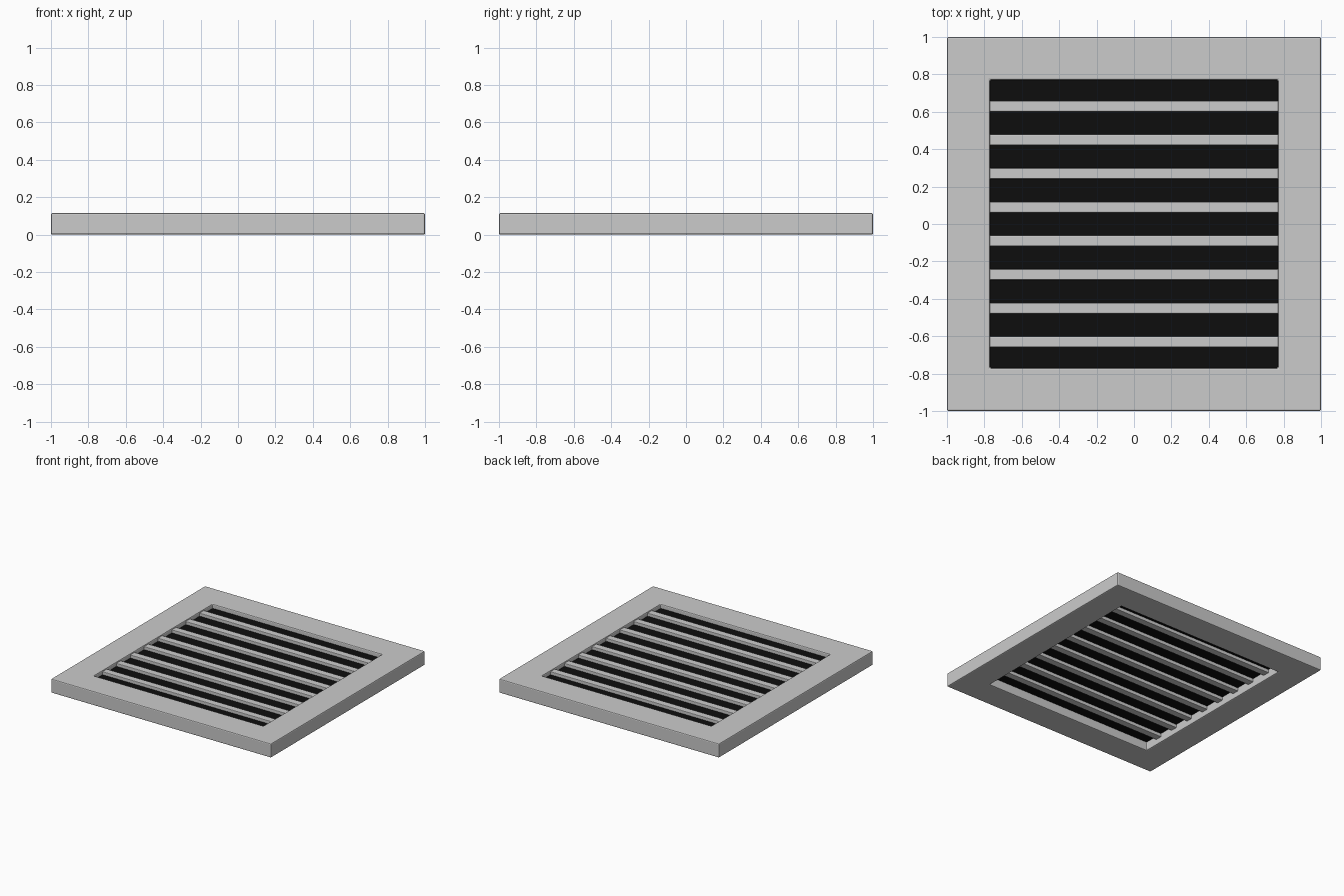
import bpy, bmesh

if "Cube" in bpy.data.objects:
    bpy.data.objects.remove(bpy.data.objects["Cube"])

H = 0.115      # overall thickness
OPEN = 0.77    # half width of the opening


def add_bevel(obj, width):
    mod = obj.modifiers.new("edge_bevel", "BEVEL")
    mod.width = width
    mod.segments = 2
    mod.limit_method = "ANGLE"


def box(name, size, loc, bevel=0.0):
    bpy.ops.mesh.primitive_cube_add(size=1, location=loc)
    obj = bpy.context.object
    obj.name = name
    obj.scale = size
    bpy.ops.object.transform_apply(location=False, rotation=False, scale=True)
    if bevel:
        add_bevel(obj, bevel)
    return obj


# square frame: ring of quads between outer and inner squares
bm = bmesh.new()
corners = [(-1, -1), (1, -1), (1, 1), (-1, 1)]
ring = lambda r, z: [bm.verts.new((x * r, y * r, z)) for x, y in corners]
loops = [ring(1, 0), ring(1, H), ring(OPEN, H), ring(OPEN, 0)]
for a, b in zip(loops, loops[1:] + loops[:1]):
    for i in range(4):
        j = (i + 1) % 4
        bm.faces.new((a[i], a[j], b[j], b[i]))
bmesh.ops.recalc_face_normals(bm, faces=bm.faces)
mesh = bpy.data.meshes.new("frame")
bm.to_mesh(mesh)
bm.free()
frame = bpy.data.objects.new("frame", mesh)
bpy.context.collection.objects.link(frame)
add_bevel(frame, 0.008)

# eight horizontal slats
for i in range(8):
    box(f"slat_{i + 1}", (2 * OPEN + 0.01, 0.057, 0.06),
        (0, (i - 3.5) * 0.18, 0.075), 0.004)

# dark panel behind the slats
black = bpy.data.materials.new("black")
black.diffuse_color = (0.004, 0.004, 0.004, 1)
black.use_nodes = True
black.node_tree.nodes["Principled BSDF"].inputs["Base Color"].default_value = black.diffuse_color
panel = box("dark_panel", (2 * OPEN + 0.01, 2 * OPEN + 0.01, 0.008), (0, 0, 0.076))
panel.data.materials.append(black)
